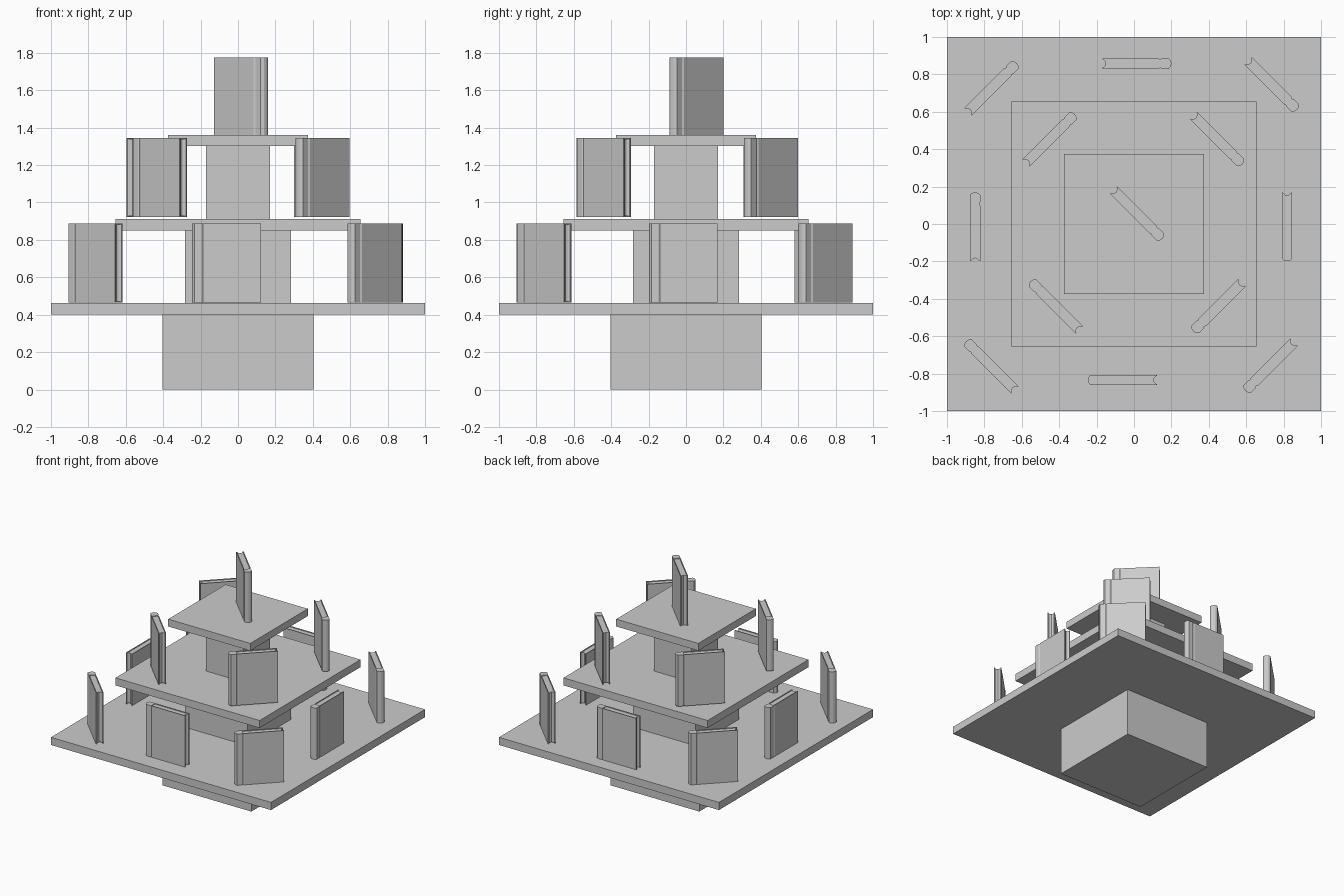
import bpy, bmesh, math
from mathutils import Matrix

cube = bpy.data.objects.get("Cube")
if cube:
    bpy.data.objects.remove(cube, do_unlink=True)

grey = bpy.data.materials.new("plain_grey")
grey.use_nodes = True
colour = (0.6, 0.6, 0.6, 1)
grey.diffuse_color = colour
grey.node_tree.nodes["Principled BSDF"].inputs["Base Color"].default_value = colour


def make_object(name, bm):
    bmesh.ops.recalc_face_normals(bm, faces=bm.faces)
    mesh = bpy.data.meshes.new(name)
    bm.to_mesh(mesh)
    bm.free()
    mesh.materials.append(grey)
    obj = bpy.data.objects.new(name, mesh)
    bpy.context.collection.objects.link(obj)
    return obj


def block(name, width, bottom, top):
    bm = bmesh.new()
    bmesh.ops.create_cube(bm, size=1)
    bmesh.ops.scale(bm, vec=(width, width, top - bottom), verts=bm.verts)
    bmesh.ops.translate(bm, vec=(0, 0, (top + bottom) / 2), verts=bm.verts)
    make_object(name, bm)


def extrude_profile(bm, points, bottom, top):
    face = bm.faces.new([bm.verts.new((x, y, bottom)) for x, y in points])
    grown = bmesh.ops.extrude_face_region(bm, geom=[face])["geom"]
    verts = [v for v in grown if isinstance(v, bmesh.types.BMVert)]
    bmesh.ops.translate(bm, vec=(0, 0, top - bottom), verts=verts)


# Book outline in plan: the rounded spine points to +x
LENGTH, THICK, BOARD, RECESS = 0.368, 0.056, 0.007, 0.005
END, HALF = LENGTH / 2, THICK / 2
INNER = HALF - BOARD


def cover_profile():
    half = [(END, 0), (END - 0.003, HALF * 0.55), (END - 0.014, HALF),
            (END - 0.052, HALF), (END - 0.06, HALF - 0.005), (END - 0.07, HALF),
            (-END, HALF), (-END, INNER), (END - 0.06, INNER)]
    return half + [(x, -y) for x, y in reversed(half[1:])]


def page_profile():
    hollow = [(-END + 0.003 + 0.014 * (1 - t * t), t * INNER)
              for t in (-1, -0.5, 0, 0.5, 1)]
    return hollow + [(END - 0.06, INNER), (END - 0.06, -INNER)]


def book(name, x, y, bottom, height, spine_angle):
    bm = bmesh.new()
    extrude_profile(bm, cover_profile(), 0, height)
    extrude_profile(bm, page_profile(), RECESS, height - RECESS)
    obj = make_object(name, bm)
    obj.matrix_world = (Matrix.Translation((x, y, bottom))
                        @ Matrix.Rotation(math.radians(spine_angle), 4, 'Z'))


# Tiered display stand
block("base", 0.806, 0, 0.4)
block("lower_shelf", 2, 0.4, 0.463)
block("lower_column", 0.565, 0.463, 0.85)
block("middle_shelf", 1.31, 0.85, 0.912)
block("upper_column", 0.34, 0.912, 1.302)
block("top_shelf", 0.746, 1.302, 1.362)

# Standing books: place, x, y, spine direction
lower = [("back_left", -0.757, 0.73, 45), ("back", 0.016, 0.858, 0),
         ("back_right", 0.741, 0.741, -45), ("right", 0.818, -0.015, -90),
         ("front_right", 0.725, -0.762, -135), ("front", -0.062, -0.834, 180),
         ("front_left", -0.767, -0.757, 135), ("left", -0.85, -0.015, 90)]
middle = [("back_left", -0.447, 0.457, 45), ("back_right", 0.449, 0.449, -45),
          ("front_right", 0.447, -0.444, -135), ("front_left", -0.422, -0.436, 135)]
top = [("centre", 0.021, 0.051, -45)]
for tier, places, bottom, height in (("lower", lower, 0.465, 0.422),
                                     ("middle", middle, 0.922, 0.422),
                                     ("top", top, 1.354, 0.422)):
    for place, x, y, angle in places:
        book(f"{tier}_book_{place}", x, y, bottom, height, angle)
